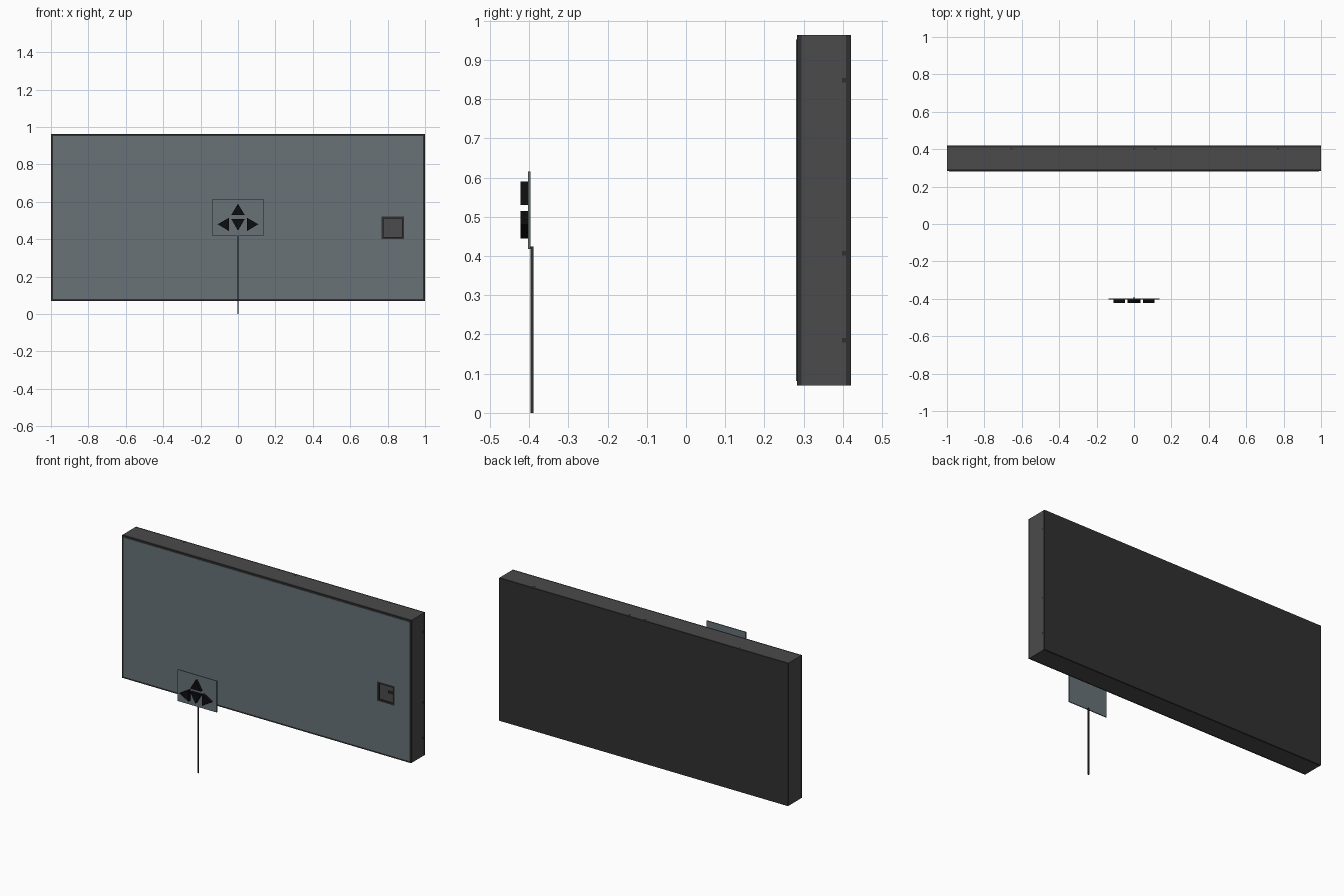
import bpy, bmesh
from mathutils import Vector

if "Cube" in bpy.data.objects:
    bpy.data.objects.remove(bpy.data.objects["Cube"])


def material(name, rgb):
    m = bpy.data.materials.new(name)
    m.diffuse_color = (*rgb, 1)
    m.use_nodes = True
    m.node_tree.nodes["Principled BSDF"].inputs["Base Color"].default_value = m.diffuse_color
    return m


BODY = material("grey_metal", (0.07, 0.07, 0.07))
TRIM = material("dark_trim", (0.03, 0.03, 0.03))
GLASS = material("tinted_glass", (0.14, 0.17, 0.185))
BLACK = material("black_plastic", (0.004, 0.004, 0.005))


def finish(bm, name, mat):
    bmesh.ops.recalc_face_normals(bm, faces=bm.faces)
    me = bpy.data.meshes.new(name)
    bm.to_mesh(me)
    bm.free()
    me.materials.append(mat)
    ob = bpy.data.objects.new(name, me)
    bpy.context.collection.objects.link(ob)
    return ob


def extrude_y(bm, depth):
    geo = bmesh.ops.extrude_face_region(bm, geom=bm.faces[:])["geom"]
    moved = [v for v in geo if isinstance(v, bmesh.types.BMVert)]
    bmesh.ops.translate(bm, verts=moved, vec=Vector((0, depth, 0)))


def slab(name, points, y0, y1, mat):
    """Flat x-z outline given depth in y."""
    bm = bmesh.new()
    bm.faces.new([bm.verts.new((x, y0, z)) for x, z in points])
    extrude_y(bm, y1 - y0)
    return finish(bm, name, mat)


def rect(x0, x1, z0, z1):
    return [(x0, z0), (x1, z0), (x1, z1), (x0, z1)]


def ring(name, outer, inner, y0, y1, mat):
    """Rectangle with a rectangular opening, given depth in y."""
    bm = bmesh.new()
    a, b = [[bm.verts.new((x, y0, z)) for x, z in rect(*r)] for r in (outer, inner)]
    for i in range(4):
        j = (i + 1) % 4
        bm.faces.new((a[i], a[j], b[j], b[i]))
    extrude_y(bm, y1 - y0)
    return finish(bm, name, mat)


# cabinet shell, front rim and back
OUT = (-1, 1, 0.07, 0.963)
IN = (-0.989, 0.989, 0.081, 0.952)
ring("cabinet_sides", OUT, IN, 0.295, 0.408, BODY)
ring("front_rim", OUT, IN, 0.283, 0.295, TRIM)
slab("back_panel", rect(*OUT), 0.408, 0.42, TRIM)
slab("inner_floor", rect(*IN), 0.405, 0.408, BODY)

# glass front with framed square opening
ring("front_glass", IN, (0.766, 0.887, 0.4, 0.521), 0.281, 0.289, GLASS)
ring("opening_frame", (0.766, 0.887, 0.4, 0.521), (0.778, 0.876, 0.411, 0.51),
     0.281, 0.293, TRIM)

# low inner dividers, ends flush with the cabinet sides
for i, z in enumerate((0.185, 0.407, 0.848)):
    slab(f"divider_row_{i}", rect(0.76, 1.0005, z - 0.006, z + 0.006), 0.398, 0.4075, TRIM)
for i, x in enumerate((-0.655, 0, 0.113, 0.77)):
    slab(f"divider_column_{i}", rect(x - 0.006, x + 0.006, 0.72, 0.9635), 0.398, 0.4075, TRIM)

# control panel on a post
slab("control_panel", rect(-0.135, 0.135, 0.418, 0.615), -0.403, -0.397, GLASS)
slab("post", rect(-0.004, 0.004, 0, 0.424), -0.397, -0.389, TRIM)

# arrow buttons
arrows = {
    "up": [(-0.036, 0.53), (0.036, 0.53), (0, 0.59)],
    "down": [(-0.036, 0.508), (0, 0.446), (0.036, 0.508)],
    "left": [(-0.048, 0.444), (-0.048, 0.515), (-0.109, 0.48)],
    "right": [(0.048, 0.444), (0.109, 0.48), (0.048, 0.515)],
}
for key, pts in arrows.items():
    slab(f"{key}_button", pts, -0.422, -0.403, BLACK)
